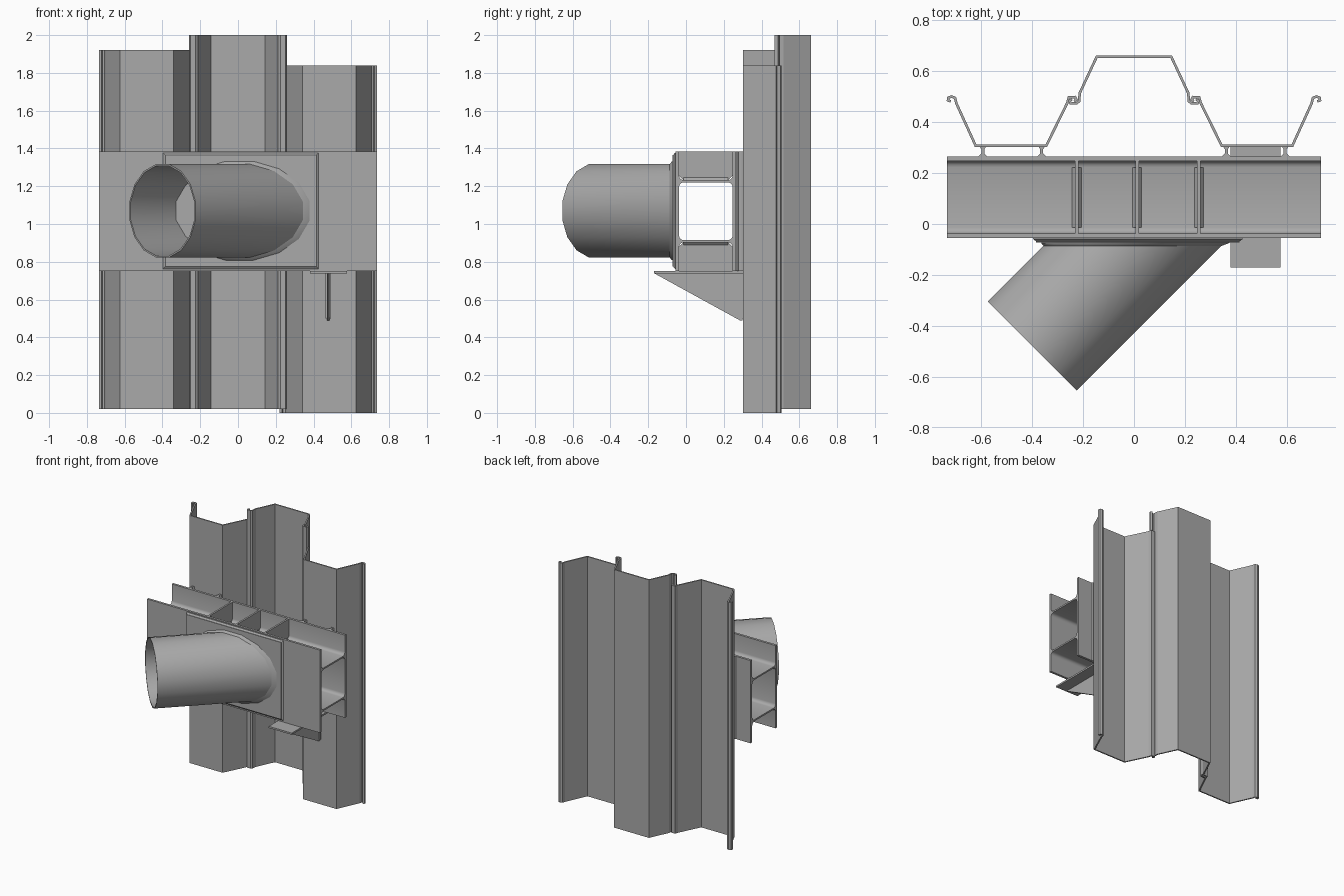
import bpy, bmesh, math
from mathutils import Vector

if "Cube" in bpy.data.objects:
    bpy.data.objects.remove(bpy.data.objects["Cube"], do_unlink=True)

steel = bpy.data.materials.new("steel_grey")
GREY = (0.4, 0.4, 0.4, 1)
steel.diffuse_color = GREY
steel.use_nodes = True
steel.node_tree.nodes["Principled BSDF"].inputs["Base Color"].default_value = GREY


def finish(name, bm, smooth=False):
    bmesh.ops.recalc_face_normals(bm, faces=bm.faces[:])
    mesh = bpy.data.meshes.new(name)
    bm.to_mesh(mesh)
    bm.free()
    mesh.materials.append(steel)
    ob = bpy.data.objects.new(name, mesh)
    bpy.context.collection.objects.link(ob)
    if smooth:
        bpy.ops.object.select_all(action="DESELECT")
        ob.select_set(True)
        bpy.context.view_layer.objects.active = ob
        bpy.ops.object.shade_smooth_by_angle(angle=math.radians(35))
    return ob


def loft(name, rings, capped=True, looped=False, smooth=False):
    """Skin closed rings of points one after another."""
    bm = bmesh.new()
    rows = [[bm.verts.new(p) for p in ring] for ring in rings]
    pairs = list(zip(rows, rows[1:])) + ([(rows[-1], rows[0])] if looped else [])
    for a, b in pairs:
        for i in range(len(a)):
            j = (i + 1) % len(a)
            bm.faces.new((a[i], a[j], b[j], b[i]))
    if capped:
        bm.faces.new(rows[0])
        bm.faces.new(rows[-1])
    return finish(name, bm, smooth)


def prism(name, outline, axis, lo, hi, smooth=False):
    """Extrude an outline given in the two other axes, in x, y, z order."""
    def place(p, t):
        v = list(p)
        v.insert(axis, t)
        return v
    return loft(name, [[place(p, t) for p in outline] for t in (lo, hi)], smooth=smooth)


def rect(a0, a1, b0, b1):
    return [(a0, b0), (a1, b0), (a1, b1), (a0, b1)]


def box(name, x0, x1, y0, y1, z0, z1):
    return prism(name, rect(x0, x1, y0, y1), 2, z0, z1)


def sheet(name, path, z0, z1):
    """Folded sheet of even thickness standing on a plan path."""
    bm = bmesh.new()
    rows = [(bm.verts.new((x, y, z0)), bm.verts.new((x, y, z1))) for x, y in path]
    for a, b in zip(rows, rows[1:]):
        bm.faces.new((a[0], b[0], b[1], a[1]))
    ob = finish(name, bm)
    mod = ob.modifiers.new("thickness", "SOLIDIFY")
    mod.thickness = 0.01
    mod.offset = 0
    mod.use_even_offset = True


# Sheet pile wall: outer pans mirror each other, middle pan is turned round
outer = [(0.236, 0.483), (0.226, 0.488), (0.232, 0.499), (0.256, 0.498), (0.262, 0.476),
         (0.345, 0.307), (0.622, 0.307), (0.698, 0.474), (0.703, 0.495), (0.716, 0.501),
         (0.729, 0.497), (0.731, 0.486), (0.72, 0.482)]
half = [(0.146, 0.658), (0.213, 0.515), (0.216, 0.482), (0.226, 0.474),
        (0.249, 0.474), (0.253, 0.485), (0.243, 0.49)]
sheet("right_sheet_pile", outer, 0, 1.84)
sheet("left_sheet_pile", [(-x, y) for x, y in outer], 0.02, 1.92)
sheet("middle_sheet_pile", [(-x, y) for x, y in reversed(half)] + half, 0.02, 2)

# Twin wale beams with filleted H section
END, FRONT, BACK, BOTTOM, TOP = 0.735, -0.055, 0.265, 0.75, 1.385
MID_Y, MID_Z = (FRONT + BACK) / 2, (BOTTOM + TOP) / 2
hy, hz, flange, web, fillet = 0.16, (TOP - BOTTOM) / 4, 0.018, 0.006, 0.024
inner = hy - flange
arc = [(inner - fillet * (1 - math.cos(t)), web + fillet * (1 - math.sin(t)))
       for t in (0, math.pi / 6, math.pi / 3, math.pi / 2)]
quarter = [(hy, hz), (inner, hz)] + arc
upper = quarter + [(-y, z) for y, z in reversed(quarter)]
section = upper + [(-y, -z) for y, z in upper]
for label, zc in (("lower", MID_Z - hz), ("upper", MID_Z + hz)):
    prism(label + "_wale_beam", [(MID_Y + y, zc + z) for y, z in section],
          0, -END, END, smooth=True)

# Stiffeners in the outer channels, with clipped corners and weld beads
for label, side in (("lower", -1), ("upper", 1)):
    zc = MID_Z + side * hz
    for i, x in enumerate((-0.225, 0.012, 0.255)):
        w, c = inner, fillet
        shape = [(-w, hz), (w, hz), (w, web + c), (w - c, web), (c - w, web), (-w, web + c)]
        prism(f"{label}_stiffener_{i}", [(MID_Y + y, zc + side * z) for y, z in shape],
              0, x - 0.007, x + 0.007)
        bead = [(x - 0.018, web), (x + 0.018, web), (x + 0.006, 0.02), (x - 0.006, 0.02)]
        prism(f"{label}_stiffener_weld_{i}", [(a, zc + side * b) for a, b in bead],
              1, MID_Y - w + c, MID_Y + w - c)

# Flared spacer strips between wale and piles
for side in (-1, 1):
    for i, x in enumerate((0.363, 0.594)):
        spread = [(0.018, BACK), (0.006, 0.277), (0.006, 0.294), (0.012, 0.303)]
        line = [(side * x + a, y) for a, y in spread]
        line += [(side * x - a, y) for a, y in reversed(spread)]
        prism(f"{'right' if side < 0 else 'left'}_spacer_{i}", line, 2, BOTTOM, TOP)

# Bearing plate with bevelled weld rim
px0, px1, pz0, pz1 = -0.385, 0.415, 0.775, 1.365
box("bearing_plate", px0, px1, -0.072, FRONT, pz0, pz1)
rim = [[(x, y, z) for x, z in rect(px0 - g, px1 + g, pz0 - g, pz1 + g)]
       for y, g in ((FRONT, 0.012), (-0.059, 0.012), (-0.068, 0))]
loft("bearing_plate_weld", rim)

# Slanted pipe strut, cut flush with the plate
AXIS, SIDE = Vector((1, 1, 0)).normalized(), Vector((1, -1, 0)).normalized()
START = Vector((-0.4, -0.48, 1.07))
SIDES = 16


def pipe_ring(radius, plane=None):
    ring = []
    for k in range(SIDES):
        t = (k + 0.5) * math.tau / SIDES
        p = START + SIDE * radius * math.cos(t) + Vector((0, 0, radius * math.sin(t)))
        if plane is not None:
            p += AXIS * ((plane - p.y) / AXIS.y)
        ring.append(p)
    return ring


R, FACE = 0.252, -0.071
loft("pipe_strut", [pipe_ring(R), pipe_ring(R, FACE), pipe_ring(R - 0.009, FACE),
                    pipe_ring(R - 0.009)], capped=False, looped=True, smooth=True)
loft("pipe_weld", [pipe_ring(R + 0.016, FACE), pipe_ring(R + 0.012, FACE - 0.006),
                   pipe_ring(R - 0.001, FACE - 0.016)], capped=False, smooth=True)

# Triangular support bracket below the wale
BX, SEAT = 0.478, 0.737
box("bracket_seat", BX - 0.098, BX + 0.098, -0.17, 0.302, SEAT, BOTTOM)
prism("bracket_web", [(-0.165, SEAT), (0.3, SEAT), (0.3, 0.49), (0.285, 0.49)],
      0, BX - 0.007, BX + 0.007)
box("bracket_back_weld", BX - 0.014, BX + 0.014, 0.291, 0.302, 0.5, SEAT)
